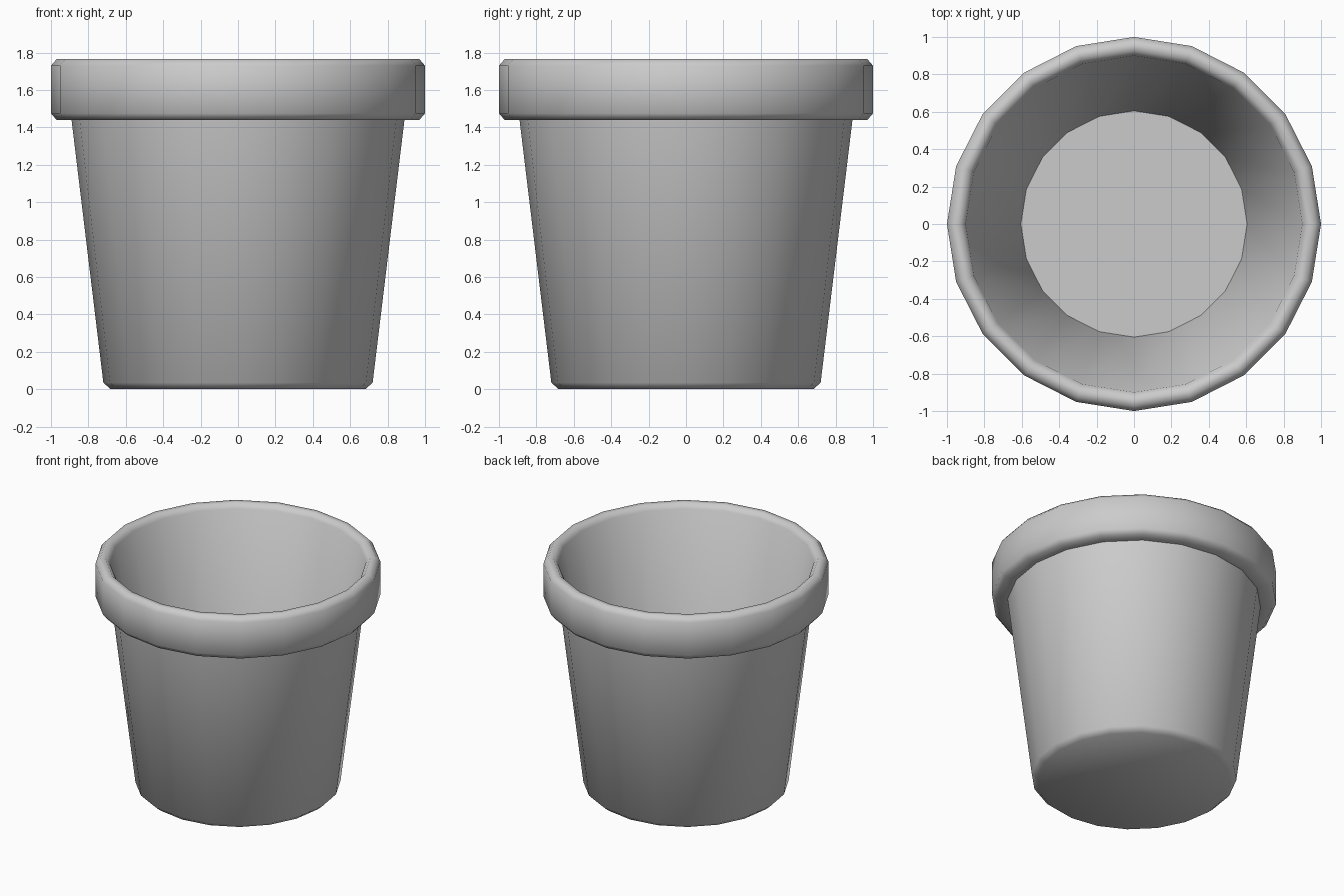
import bpy, bmesh
from math import cos, sin, pi, radians

if "Cube" in bpy.data.objects:
    bpy.data.objects.remove(bpy.data.objects["Cube"])

SIDES = 20

# Pot cross-section (radius, height): outside bottom, wall, rim, inside wall, floor
profile = [
    (0.68, 0.0), (0.72, 0.035), (0.89, 1.44),
    (0.97, 1.44), (1.0, 1.475), (1.0, 1.73), (0.97, 1.765),
    (0.93, 1.765), (0.9, 1.73), (0.605, 0.12),
]

# Revolve the section around z
bm = bmesh.new()
rings = [[bm.verts.new((r * cos(2 * pi * i / SIDES), r * sin(2 * pi * i / SIDES), z))
          for i in range(SIDES)] for r, z in profile]
for a, b in zip(rings, rings[1:]):
    for i in range(SIDES):
        j = (i + 1) % SIDES
        bm.faces.new((a[i], a[j], b[j], b[i]))

# Underside and inner floor
bm.faces.new(rings[0][::-1])
bm.faces.new(rings[-1])
bmesh.ops.recalc_face_normals(bm, faces=bm.faces)

mesh = bpy.data.meshes.new("flower_pot")
bm.to_mesh(mesh)
bm.free()
pot = bpy.data.objects.new("flower_pot", mesh)
bpy.context.collection.objects.link(pot)

# Smooth walls and bevels, crisp floor and rim joint
bpy.context.view_layer.objects.active = pot
pot.select_set(True)
bpy.ops.object.shade_smooth_by_angle(angle=radians(55))
